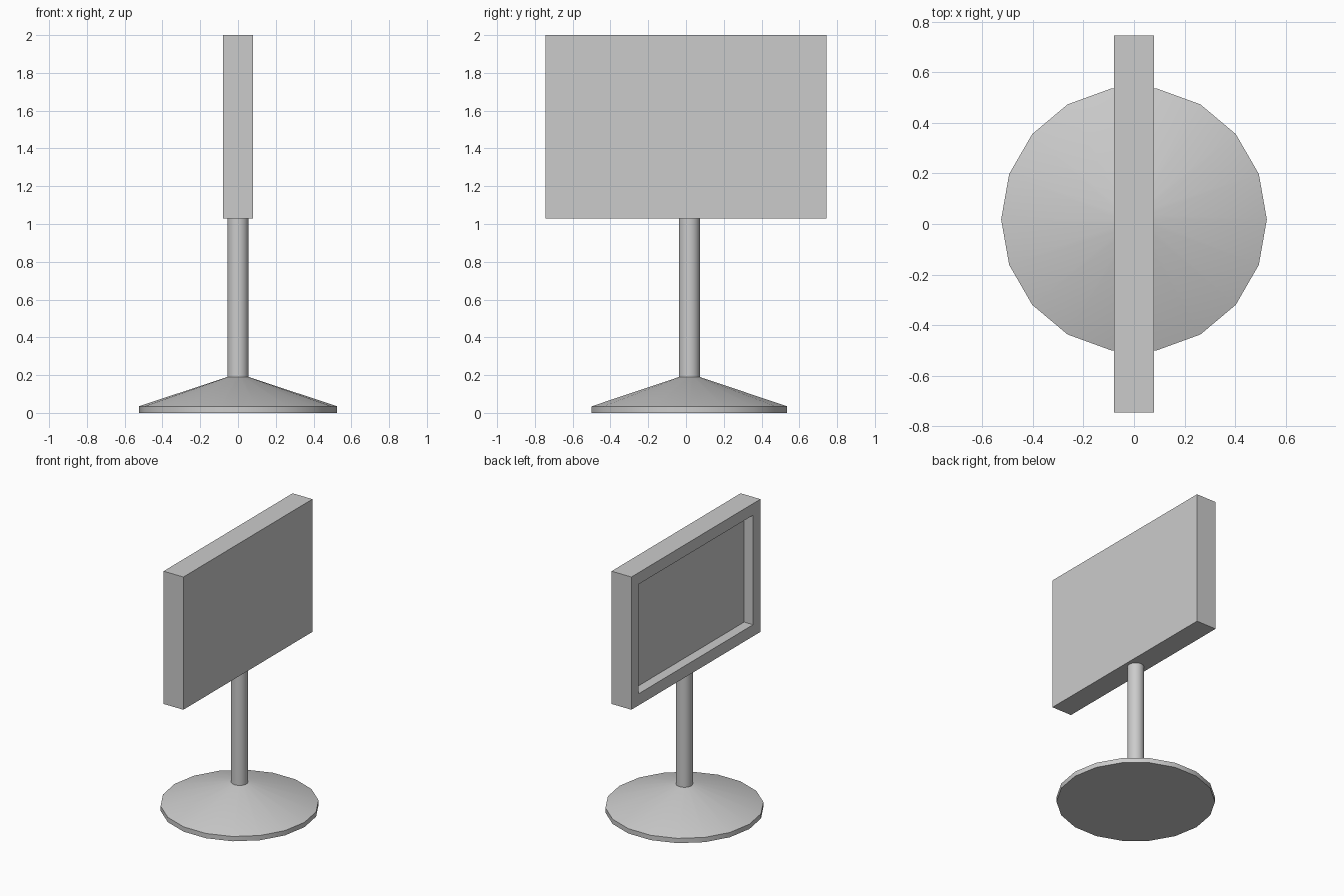
import bpy
import bmesh
import math

cube = bpy.data.objects.get("Cube")
if cube:
    bpy.data.objects.remove(cube, do_unlink=True)

GREY = (0.6, 0.6, 0.6, 1.0)
grey = bpy.data.materials.new("plain_grey")
grey.use_nodes = True
grey.diffuse_color = GREY
grey.node_tree.nodes["Principled BSDF"].inputs["Base Color"].default_value = GREY

SIDES = 18
STAND_Y = 0.018


def finish(name, bm):
    bmesh.ops.recalc_face_normals(bm, faces=bm.faces)
    mesh = bpy.data.meshes.new(name)
    bm.to_mesh(mesh)
    bm.free()
    mesh.materials.append(grey)
    obj = bpy.data.objects.new(name, mesh)
    bpy.context.collection.objects.link(obj)
    return obj


def turned(name, profile):
    """Capped solid of rings (radius, z) around the stand axis."""
    bm = bmesh.new()
    rings = []
    for radius, z in profile:
        angles = [math.tau * i / SIDES for i in range(SIDES)]
        rings.append([bm.verts.new((radius * math.cos(a), STAND_Y + radius * math.sin(a), z))
                      for a in angles])
    for low, high in zip(rings, rings[1:]):
        for i in range(SIDES):
            j = (i + 1) % SIDES
            bm.faces.new((low[i], low[j], high[j], high[i]))
    bm.faces.new(rings[0])
    bm.faces.new(rings[-1])
    obj = finish(name, bm)
    bpy.ops.object.select_all(action="DESELECT")
    obj.select_set(True)
    bpy.context.view_layer.objects.active = obj
    bpy.ops.object.shade_smooth_by_angle(angle=math.radians(30))
    return obj


# Stand: shallow cone with a thin rim, and the pole
turned("base", [(0.525, 0), (0.525, 0.035), (0.056, 0.19)])
turned("pole", [(0.056, 0.18), (0.056, 1.04)])

# Sign panel with a framed recess on its -x side
bm = bmesh.new()
bmesh.ops.create_cube(bm, size=1)
bmesh.ops.scale(bm, vec=(0.16, 1.49, 0.97), verts=bm.verts)
bmesh.ops.translate(bm, vec=(0, 0, 1.515), verts=bm.verts)
face = min(bm.faces, key=lambda f: f.calc_center_median().x)
bmesh.ops.inset_region(bm, faces=[face], thickness=0.12)
floor = bmesh.ops.extrude_face_region(bm, geom=[face])["geom"]
bmesh.ops.translate(bm, vec=(0.072, 0, 0),
                    verts=[v for v in floor if isinstance(v, bmesh.types.BMVert)])
if face.is_valid:
    bmesh.ops.delete(bm, geom=[face], context="FACES_ONLY")
finish("sign_panel", bm)
